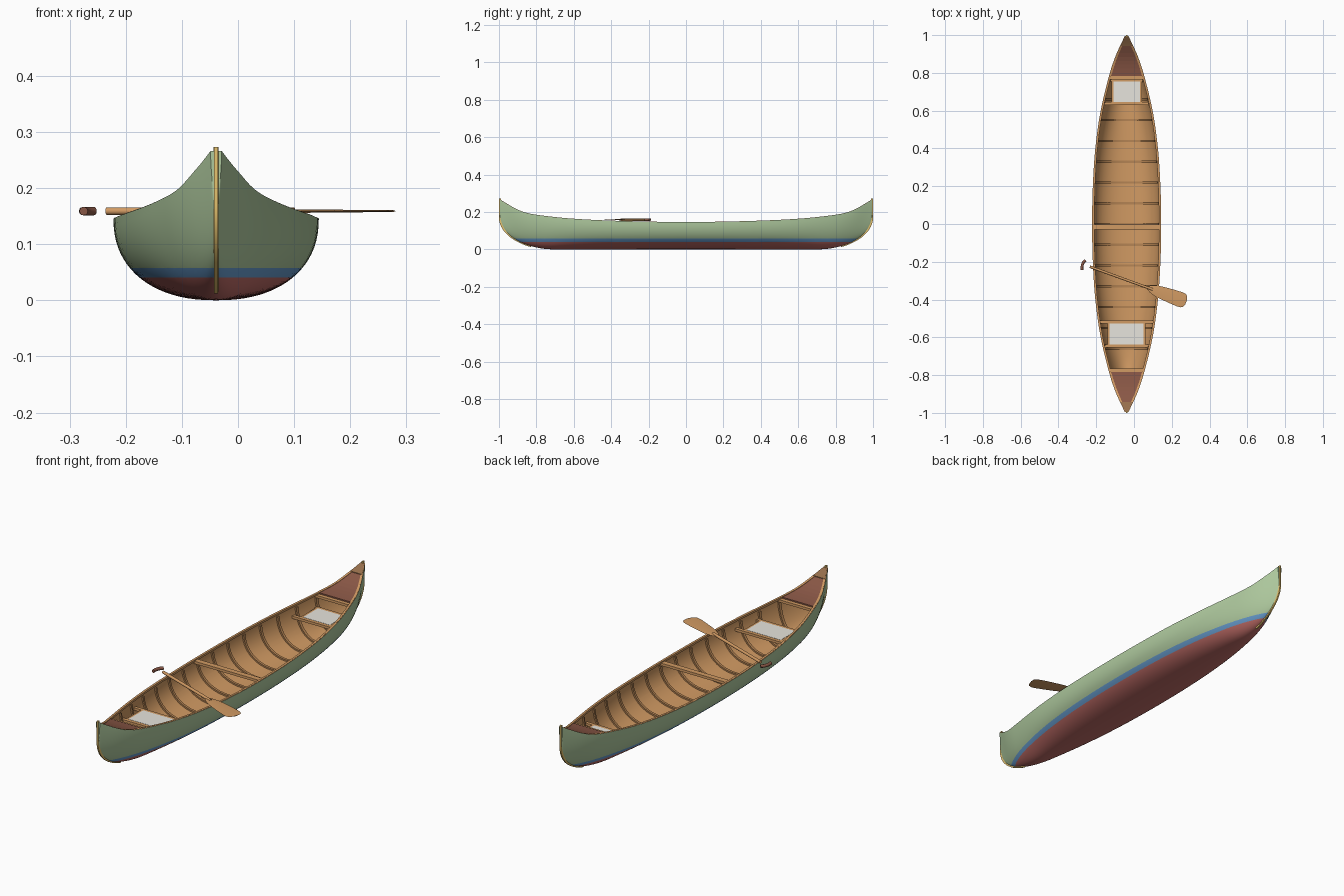
import bpy, bmesh, math
from mathutils import Vector

if "Cube" in bpy.data.objects:
    bpy.data.objects.remove(bpy.data.objects["Cube"])

CX, L, T = -0.039, 0.995, 0.006      # hull centre line, half length, shell thickness


def material(name, rgb):
    m = bpy.data.materials.new(name)
    m.diffuse_color = (*rgb, 1)
    m.use_nodes = True
    m.node_tree.nodes["Principled BSDF"].inputs["Base Color"].default_value = m.diffuse_color
    return m


GREEN = material("green_paint", (.43, .59, .345))
BLUE = material("blue_stripe", (.14, .34, .63))
RED = material("red_bottom", (.52, .15, .135))
WOOD = material("tan_wood", (.64, .325, .125))
RIB = material("rib_wood", (.46, .23, .088))
DECK = material("deck_wood", (.25, .095, .06))
TIP = material("tip_wood", (.30, .155, .07))
WHITE = material("woven_seat", (.84, .82, .76))
BAND = material("stem_band", (.80, .55, .16))


def spline(pts, v):
    """Smooth curve through (position, value) pairs."""
    n = len(pts)
    v = min(max(v, pts[0][0]), pts[-1][0])
    i = max(j for j in range(n - 1) if pts[j][0] <= v)

    def slope(j):
        if j == 0:
            return 0
        a, b = pts[j - 1], pts[min(j + 1, n - 1)]
        return (b[1] - a[1]) / (b[0] - a[0])
    (x0, y0), (x1, y1) = pts[i], pts[i + 1]
    h = x1 - x0
    t = (v - x0) / h
    return (y0 * (1 + 2 * t) * (1 - t) ** 2 + y1 * t * t * (3 - 2 * t)
            + h * slope(i) * t * (1 - t) ** 2 + h * slope(i + 1) * t * t * (t - 1))


WIDTH = [(0, .183), (.2, .179), (.4, .166), (.6, .138), (.8, .090), (.9, .056), (1, .010)]
SHEER = [(0, .146), (.3, .150), (.6, .163), (.8, .184), (.88, .202), (.95, .236), (1, .266)]


def width(y):
    return spline(WIDTH, abs(y) / L)


def sheer(y):
    return spline(SHEER, abs(y) / L)


def keel(y):
    t = min(max((abs(y) / L - .7) / .3, 0), 1)
    return .17 * (1 - math.sqrt(1 - t * t))


def fullness(y):
    return 2.25 - .75 * (abs(y) / L) ** 4


def section(y, a, d=0):
    """Point on the hull at angle a (0 keel, +-90 degrees gunwale), inset by d."""
    e = 2 / fullness(y)
    w, k, s = max(width(y) - d, .001), keel(y) + d, sheer(y)
    x = w * abs(math.sin(a)) ** e * (1 if a >= 0 else -1)
    return (x, y, s - (s - k) * max(math.cos(a), 0) ** e)


def inner_width(y, z):
    n, k, s = fullness(y), keel(y) + T, sheer(y)
    return (width(y) - T) * max(1 - (max(s - z, 0) / (s - k)) ** n, 0) ** (1 / n)


def finish(name, bm, mats, smooth=None):
    bmesh.ops.recalc_face_normals(bm, faces=bm.faces)
    me = bpy.data.meshes.new(name)
    bm.to_mesh(me)
    bm.free()
    for m in mats:
        me.materials.append(m)
    ob = bpy.data.objects.new(name, me)
    bpy.context.collection.objects.link(ob)
    if smooth:
        bpy.ops.object.select_all(action='DESELECT')
        ob.select_set(True)
        bpy.context.view_layer.objects.active = ob
        bpy.ops.object.shade_smooth_by_angle(angle=math.radians(smooth))
    return ob


def skin(rings, cx=CX, inner=None):
    """Closed rings joined into a capped solid; ring edges from 'inner' on get slot 1."""
    bm = bmesh.new()
    vs = [[bm.verts.new((p[0] + cx, p[1], p[2])) for p in r] for r in rings]
    n = len(vs[0])
    for r, q in zip(vs, vs[1:]):
        for j in range(n):
            f = bm.faces.new((r[j], r[(j + 1) % n], q[(j + 1) % n], q[j]))
            f.material_index = int(inner is not None and j >= inner)
    bm.faces.new(vs[0])
    bm.faces.new(vs[-1])
    return bm


def loft(name, rings, mat, cx=CX, smooth=None):
    return finish(name, skin(rings, cx), [mat], smooth)


def box(name, x0, x1, y0, y1, z0, z1, mat):
    return loft(name, [[(x, y0, z0), (x, y1, z0), (x, y1, z1), (x, y0, z1)] for x in (x0, x1)], mat)


def crossbar(name, y, z, half, thick, mat):
    """Bar across the hull with ends cut to the hull's taper."""
    rings = []
    for s in (-1, 1):
        rings.append([(s * inner_width(yy, z), yy, zz) for yy, zz in
                      ((y - half, z), (y + half, z), (y + half, z + thick), (y - half, z + thick))])
    return loft(name, rings, mat)


# Hull shell: painted outside, bare wood inside
STATIONS = [L * math.sin(math.pi * (i / 80 - .5)) for i in range(81)]
N = 40
angles = [math.pi * (i / N - .5) for i in range(N + 1)]
bm = skin([[section(y, a) for a in angles] + [section(y, a, T) for a in reversed(angles)]
           for y in STATIONS], inner=N)
for z in (.041, .058):
    bmesh.ops.bisect_plane(bm, geom=bm.verts[:] + bm.edges[:] + bm.faces[:], dist=1e-5,
                           plane_co=(0, 0, z), plane_no=(0, 0, 1))
for f in bm.faces:
    z = f.calc_center_median().z
    if f.material_index == 0 and z < .058:
        f.material_index = 3 if z < .041 else 2
finish("hull", bm, [GREEN, WOOD, BLUE, RED], 40)

# Gunwales along the inside of both rims
for s, side in ((-1, "left"), (1, "right")):
    rings = []
    for y in STATIONS[2:-2]:
        w, z = width(y), sheer(y)
        o, i = w - .002, max(w - .012, .0005)
        rings.append([(s * x, y, zz) for x, zz in
                      ((o, z - .002), (o, z + .001), (i, z + .001), (i, z - .009))])
    loft(side + "_gunwale", rings, WOOD, smooth=40)

# Ribs following the inside of the hull
for i in range(-7, 8):
    y = .11 * i
    rings = [[section(y + dy, a, d) for dy, d in
              ((-.006, T - .002), (.006, T - .002), (.006, T + .007), (-.006, T + .007))]
             for a in [.94 * a for a in angles[::2]]]
    loft("rib", rings, RIB, smooth=40)

# Parts found at both ends
for s, end in ((-1, "front"), (1, "back")):
    # Stem band wrapping the end profile
    prof = [(L * (.7 + .3 * math.sin(t)), .17 * (1 - math.cos(t)))
            for t in [math.radians(26 + 4 * i) for i in range(17)]] + [(L, .22), (L, .273)]
    rings = []
    for i, (y, z) in enumerate(prof):
        a, b = prof[max(i - 1, 0)], prof[min(i + 1, len(prof) - 1)]
        d = Vector((b[0] - a[0], b[1] - a[1])).normalized()
        ny, nz = d.y, -d.x
        rings.append([(x, s * (y + o * ny), z + o * nz) for x, o in
                      ((-.0045, -.006), (.0045, -.006), (.0035, .005), (-.0035, .005))])
    loft(end + "_stem_band", rings, BAND, smooth=40)

    # Deck and the small tip piece ahead of it
    for name, y0, y1, lift, mat in (("deck", .783, .945, 0, DECK), ("deck_tip", .943, .991, .003, TIP)):
        rings = []
        for i in range(9):
            y = y0 + (y1 - y0) * i / 8
            z, low = sheer(y) - .001 + lift, sheer(y) - .011 + lift
            iw = width(y) - (.003 if lift else .009)
            rings.append([(-iw, s * y, z), (iw, s * y, z), (iw, s * y, low), (-iw, s * y, low)])
        loft(end + "_" + name, rings, mat)
    crossbar(end + "_deck_beam", s * .774, sheer(.774) - .018, .009, .012, WOOD)

    # Seat: two bars, two rails and a woven panel
    ya, yb, hw = (-.637, -.527, .09) if s < 0 else (.645, .755, .07)
    z = .108
    crossbar(end + "_seat_bar", ya - .008, z, .008, .012, WOOD)
    crossbar(end + "_seat_bar", yb + .008, z, .008, .012, WOOD)
    for x in (-hw - .005, hw + .005):
        box(end + "_seat_rail", x - .006, x + .006, ya, yb, z, z + .012, WOOD)
    box(end + "_seat_panel", -hw, hw, ya, yb, z + .004, z + .013, WHITE)

# Centre thwart
crossbar("thwart", -.015, .130, .013, .012, WOOD)


def tube(name, pts, r, mat):
    rings = []
    for i, p in enumerate(pts):
        d = (Vector(pts[min(i + 1, len(pts) - 1)]) - Vector(pts[max(i - 1, 0)])).normalized()
        side = d.cross(Vector((0, 0, 1)))
        up = side.cross(d)
        rings.append([Vector(p) + r * (math.cos(t) * side + math.sin(t) * up)
                      for t in [math.tau * k / 12 for k in range(12)]])
    return loft(name, rings, mat, 0, 40)


# Paddle resting across the gunwales
PZ = .159
tube("paddle_shaft", [(-.234, -.226, PZ), (.10, -.347, PZ)], .0068, WOOD)
tube("paddle_grip", [(-.257, -.192, PZ), (-.267, -.202, PZ), (-.273, -.215, PZ),
                     (-.276, -.229, PZ), (-.275, -.243, PZ)], .0075, DECK)
root, axis = Vector((.072, -.337, PZ)), Vector((.940, -.341, 0)).normalized()
across = Vector((-axis.y, axis.x, 0))
BLADE = [(0, .009), (.02, .020), (.05, .029), (.09, .034), (.14, .038), (.18, .040),
         (.20, .038), (.212, .030), (.218, .014)]
rings = []
for d, w in BLADE:
    c, t = root + axis * d, .0035 - .009 * d
    rings.append([c - across * w, c + Vector((0, 0, -t)), c + across * w, c + Vector((0, 0, t))])
loft("paddle_blade", rings, WOOD, 0, 30)
